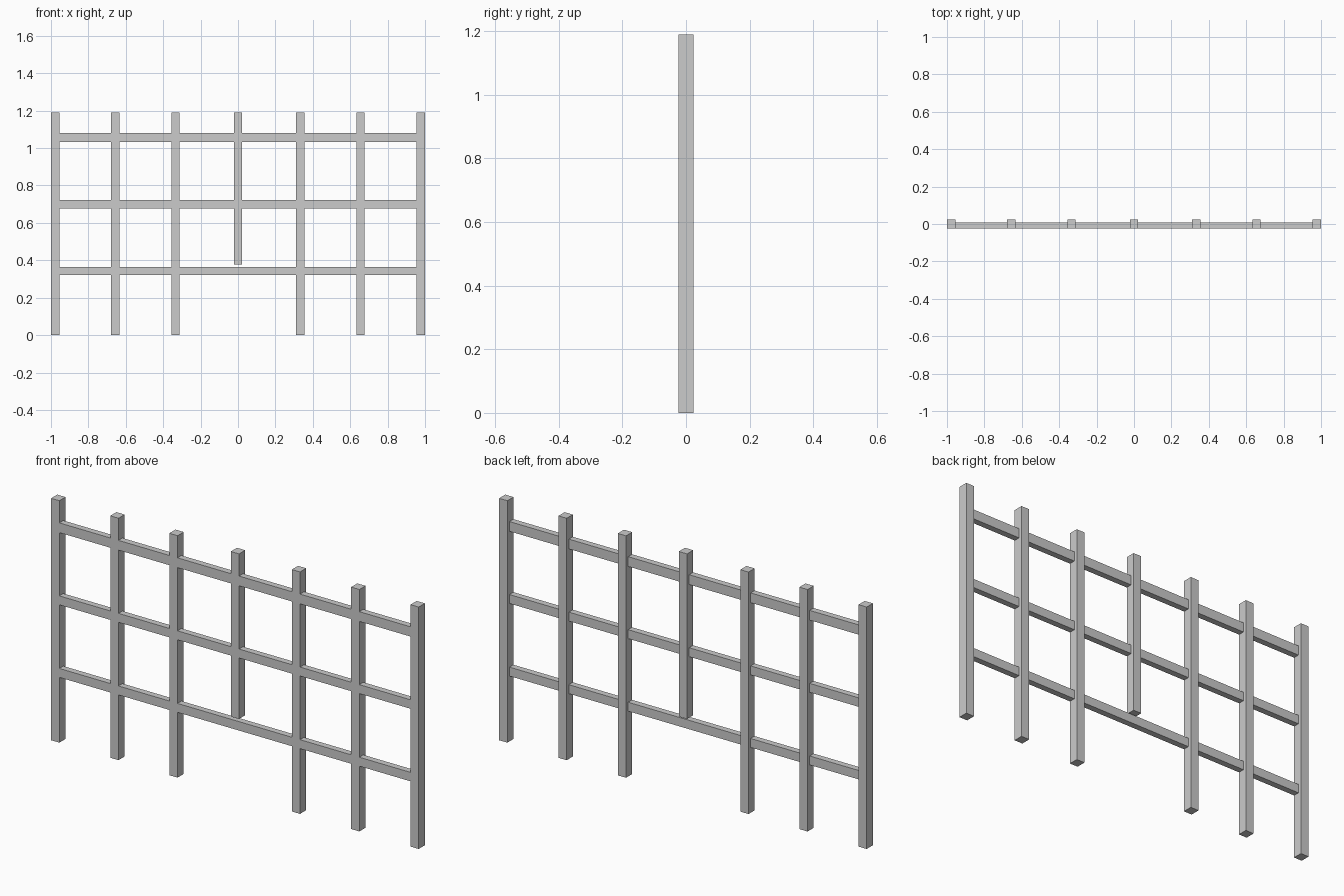
import bpy
import bmesh
from mathutils import Vector

if "Cube" in bpy.data.objects:
    bpy.data.objects.remove(bpy.data.objects["Cube"])


def box(name, lo, hi):
    lo, hi = Vector(lo), Vector(hi)
    bm = bmesh.new()
    bmesh.ops.create_cube(bm, size=1)
    for v in bm.verts:
        v.co = (lo + hi) / 2 + v.co * (hi - lo)
    mesh = bpy.data.meshes.new(name)
    bm.to_mesh(mesh)
    bm.free()
    obj = bpy.data.objects.new(name, mesh)
    bpy.context.collection.objects.link(obj)


HALF_W, HALF_D, TOP = 0.0223, 0.0238, 1.19
RAIL_BACK = 0.007
post_x = [-0.9777, -0.656, -0.3345, 0.0, 0.332, 0.655, 0.9777]

# Upright posts; the middle one stops above the bottom rail
for i, x in enumerate(post_x):
    bottom = 0.378 if i == 3 else 0.0
    box(f"post_{i + 1}", (x - HALF_W, -HALF_D, bottom), (x + HALF_W, HALF_D, TOP))

# Rails fitted between the posts, flush with their front faces
rails = {"bottom": (0.321, 0.365), "middle": (0.678, 0.722), "top": (1.033, 1.081)}
for name, (z0, z1) in rails.items():
    xs = [x for x in post_x if not (name == "bottom" and x == 0.0)]
    for i, (a, b) in enumerate(zip(xs, xs[1:])):
        box(f"{name}_rail_{i + 1}", (a + HALF_W, -HALF_D, z0), (b - HALF_W, RAIL_BACK, z1))
